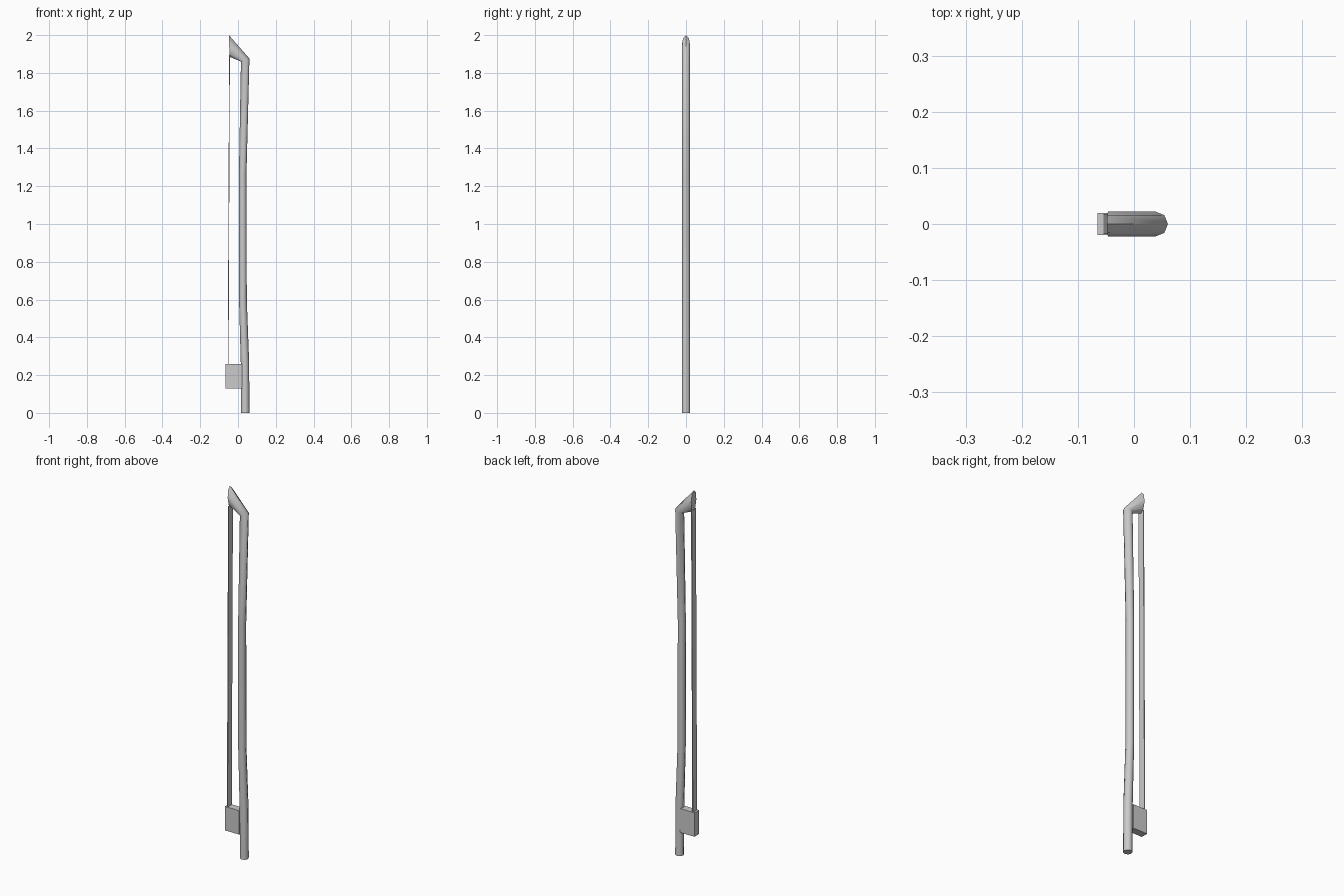
import bpy, bmesh, math

if "Cube" in bpy.data.objects:
    bpy.data.objects.remove(bpy.data.objects["Cube"])

SIDES = 8
HALF_Y = 0.0223


def finish(name, bm, smooth=False):
    bmesh.ops.recalc_face_normals(bm, faces=bm.faces)
    mesh = bpy.data.meshes.new(name)
    bm.to_mesh(mesh)
    bm.free()
    ob = bpy.data.objects.new(name, mesh)
    bpy.context.collection.objects.link(ob)
    if smooth:
        bpy.ops.object.select_all(action='DESELECT')
        bpy.context.view_layer.objects.active = ob
        ob.select_set(True)
        bpy.ops.object.shade_smooth_by_angle(angle=math.radians(50))
    return ob


def loft(name, rings):
    """Rings are (centre x, centre z, axis x, axis z, half width in y)."""
    bm = bmesh.new()
    loops = []
    for cx, cz, ax, az, hy in rings:
        loop = []
        for i in range(SIDES):
            a = 2 * math.pi * i / SIDES
            c, s = math.cos(a), math.sin(a)
            loop.append(bm.verts.new((cx + ax * c, hy * s, cz + az * c)))
        loops.append(loop)
    for lo, hi in zip(loops, loops[1:]):
        for i in range(SIDES):
            j = (i + 1) % SIDES
            bm.faces.new((lo[i], lo[j], hi[j], hi[i]))
    bm.faces.new(loops[0])
    bm.faces.new(loops[-1])
    return finish(name, bm, smooth=True)


def slab(name, profile, half_y):
    """Extrude an x-z outline across y."""
    bm = bmesh.new()
    face = bm.faces.new([bm.verts.new((x, -half_y, z)) for x, z in profile])
    out = bmesh.ops.extrude_face_region(bm, geom=[face])
    verts = [v for v in out['geom'] if isinstance(v, bmesh.types.BMVert)]
    bmesh.ops.translate(bm, verts=verts, vec=(0, 2 * half_y, 0))
    return finish(name, bm)


# Curved stick, turning at a mitre into the pointed head
loft("bow_stick_and_head", [
    (0.038, 0.0, 0.0222, 0, HALF_Y),
    (0.037, 0.26, 0.0222, 0, HALF_Y),
    (0.026, 0.60, 0.0205, 0, 0.021),
    (0.025, 1.27, 0.0200, 0, 0.0205),
    (0.038, 1.868, 0.0225, 0.008, HALF_Y),
    (-0.0465, 1.9425, -0.0015, 0.0575, HALF_Y),
])

# Block holding the hair near the grip
slab("frog", [(-0.065, 0.13), (0.021, 0.13), (0.021, 0.26), (-0.065, 0.26)], 0.0195)

# Flat ribbon of hair from frog to head
slab("hair", [(-0.054, 0.25), (-0.050, 0.25), (-0.043, 1.895), (-0.047, 1.895)], 0.018)
